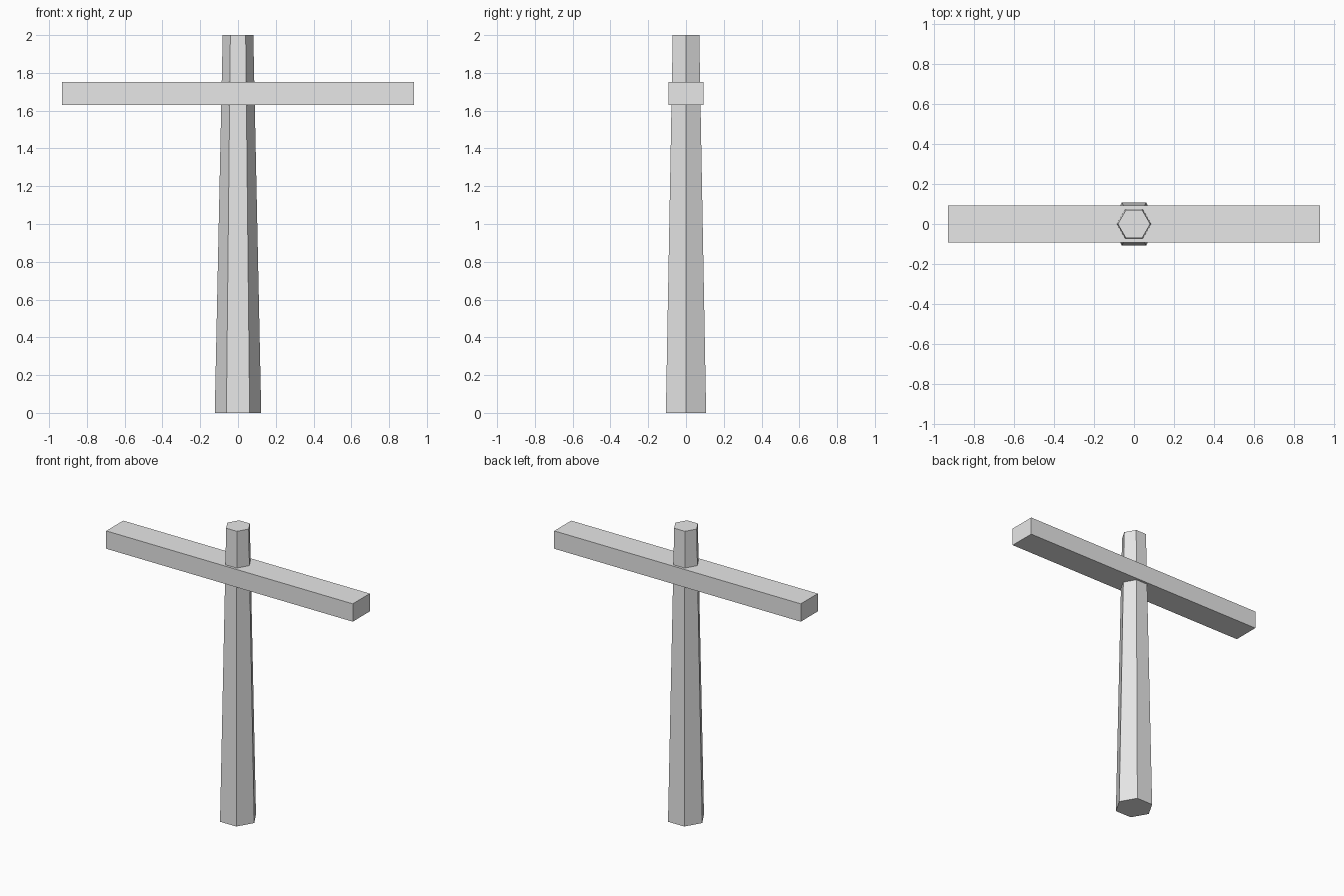
import bpy
from math import radians

default = bpy.data.objects.get("Cube")
if default:
    bpy.data.objects.remove(default, do_unlink=True)

# Single plain grey
grey = bpy.data.materials.new("light_grey")
grey.use_nodes = True
colour = (0.8, 0.8, 0.8, 1)
grey.diffuse_color = colour
for node in grey.node_tree.nodes:
    if node.type == 'BSDF_PRINCIPLED':
        node.inputs["Base Color"].default_value = colour


def finish(name):
    """Name the active part, bake its transform and colour it."""
    part = bpy.context.object
    part.name = name
    bpy.ops.object.transform_apply(location=False, rotation=True, scale=True)
    part.data.materials.clear()
    part.data.materials.append(grey)
    bpy.ops.object.shade_flat()
    return part


# Tapered six-sided upright, with corners on the x axis
bpy.ops.mesh.primitive_cone_add(vertices=6, radius1=0.123, radius2=0.081,
                                depth=2, location=(0, 0, 1),
                                rotation=(0, 0, radians(90)))
finish("post")

# Square-cut beam through the upright
bpy.ops.mesh.primitive_cube_add(size=1, location=(0, 0, 1.69))
bpy.context.object.scale = (1.866, 0.184, 0.122)
finish("crossbar")
